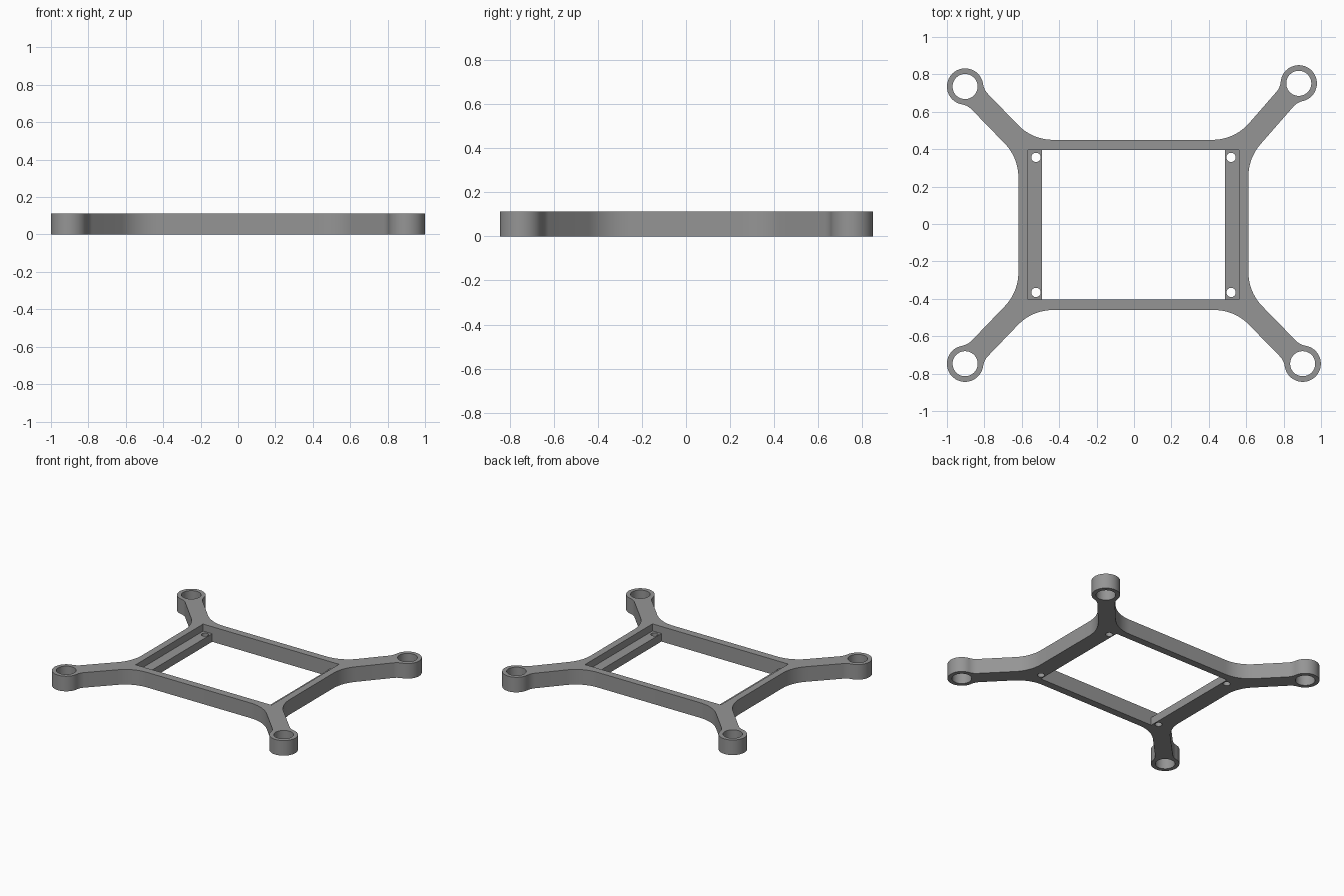
import bpy, bmesh, math
from mathutils import Vector as V
from mathutils.geometry import intersect_line_line_2d as _unused, barycentric_transform as _unused2

if "Cube" in bpy.data.objects:
    bpy.data.objects.remove(bpy.data.objects["Cube"])

grey = bpy.data.materials.new("grey plastic")
grey.diffuse_color = (0.30, 0.30, 0.30, 1)
grey.use_nodes = True
grey.node_tree.nodes["Principled BSDF"].inputs["Base Color"].default_value = grey.diffuse_color

HEIGHT, LEDGE = 0.113, 0.06
PAD_R, BORE_R, ARM_HALF = 0.097, 0.067, 0.06
PAD_FILLET, BODY_FILLET = 0.10, 0.26
X0, X1, Y0, Y1 = -0.618, 0.612, -0.46, 0.45          # outer rails
IX0, IX1, IY0, IY1 = -0.567, 0.561, -0.404, 0.396    # opening


def arc(c, r, a0, a1, n):
    return [c + r * V((math.cos(a0 + (a1 - a0) * i / n), math.sin(a0 + (a1 - a0) * i / n)))
            for i in range(n + 1)]


def circle(x, y, r, n=48):
    return arc(V((x, y)), r, 0, math.tau, n)[:-1]


def rect(x0, y0, x1, y1):
    return [V((x0, y0)), V((x1, y0)), V((x1, y1)), V((x0, y1))]


def angle(v):
    return math.atan2(v.y, v.x)


def short_arc(c, r, p, q, n):
    """Arc about c from p to q by the shorter way."""
    a0, a1 = angle(p - c), angle(q - c)
    return arc(c, r, a0, a0 + (a1 - a0 + math.pi) % math.tau - math.pi, n)


def round_corner(p, d0, d1, r, n=12):
    """Arc rounding the corner at p, between unit directions d0 and d1 leaving it."""
    half = d0.angle(d1) / 2
    t = r / math.tan(half)
    c = p + (d0 + d1).normalized() * (r / math.sin(half))
    return short_arc(c, r, p + d0 * t, p + d1 * t, n)


def on_rail(p, u, rail):
    """Point where the line p + t*u meets a rail given as (axis, value)."""
    k, value = rail
    return p + u * ((value - p[k]) / u[k])


def extrude(name, loops, height):
    """Flat plate with holes: the first loop is the outline."""
    curve = bpy.data.curves.new(name, 'CURVE')
    curve.dimensions, curve.fill_mode = '2D', 'BOTH'
    curve.extrude = height / 2
    for loop in loops:
        s = curve.splines.new('POLY')
        s.points.add(len(loop) - 1)
        for pt, co in zip(s.points, loop):
            pt.co = (co.x, co.y, 0, 1)
        s.use_cyclic_u = True
    ob = bpy.data.objects.new(name, curve)
    bpy.context.collection.objects.link(ob)
    bpy.ops.object.select_all(action='DESELECT')
    ob.select_set(True)
    bpy.context.view_layer.objects.active = ob
    bpy.ops.object.convert(target='MESH')
    ob = bpy.context.object
    ob.name = name
    bm = bmesh.new()
    bm.from_mesh(ob.data)
    bmesh.ops.remove_doubles(bm, verts=bm.verts, dist=1e-5)
    bmesh.ops.recalc_face_normals(bm, faces=bm.faces)
    bmesh.ops.translate(bm, verts=bm.verts, vec=(0, 0, height / 2))
    bm.to_mesh(ob.data)
    bm.free()
    ob.data.materials.clear()
    ob.data.materials.append(grey)
    bpy.ops.object.shade_smooth_by_angle(angle=math.radians(30))
    return ob


# Corners counter-clockwise: pad centre, arm root, rail and direction on either side
front, right, back, left = (1, Y0), (0, X1), (1, Y1), (0, X0)
corners = [
    (V((0.902, -0.747)), V((0.578, -0.415)), front, V((-1, 0)), right, V((0, 1))),
    (V((0.881, 0.752)), V((0.578, 0.405)), right, V((0, -1)), back, V((-1, 0))),
    (V((-0.903, 0.735)), V((-0.583, 0.405)), back, V((1, 0)), left, V((0, -1))),
    (V((-0.903, -0.747)), V((-0.584, -0.415)), left, V((0, 1)), front, V((1, 0))),
]

# Outline of the rails, arms and pads
outline, bores = [], []
reach = PAD_R + PAD_FILLET
side = ARM_HALF + PAD_FILLET
along = math.sqrt(reach ** 2 - side ** 2)
for pad, root, rail_in, dir_in, rail_out, dir_out in corners:
    u = (pad - root).normalized()
    n = V((u.y, -u.x))
    outline += round_corner(on_rail(pad + n * ARM_HALF, u, rail_in), dir_in, u, BODY_FILLET)
    c0 = pad - u * along + n * side
    c1 = pad - u * along - n * side
    t0 = pad + (c0 - pad) * (PAD_R / reach)
    t1 = pad + (c1 - pad) * (PAD_R / reach)
    outline += short_arc(c0, PAD_FILLET, c0 - n * PAD_FILLET, t0, 8)
    a0, a1 = angle(t0 - pad), angle(t1 - pad)
    outline += arc(pad, PAD_R, a0, a0 + (a1 - a0) % math.tau, 40)[1:-1]
    outline += short_arc(c1, PAD_FILLET, t1, c1 + n * PAD_FILLET, 8)
    outline += round_corner(on_rail(pad - n * ARM_HALF, u, rail_out), u, dir_out, BODY_FILLET)
    bores.append(circle(pad.x, pad.y, BORE_R))

extrude("frame", [outline, rect(IX0, IY0, IX1, IY1)] + bores, HEIGHT)

# Low mounting ledges with screw holes
for name, x0, x1, hx in (("left_ledge", IX0, -0.492, -0.524), ("right_ledge", 0.487, IX1, 0.519)):
    holes = [circle(hx, y, 0.025, 24) for y in (0.356, -0.366)]
    extrude(name, [rect(x0, IY0, x1, IY1)] + holes, LEDGE)
